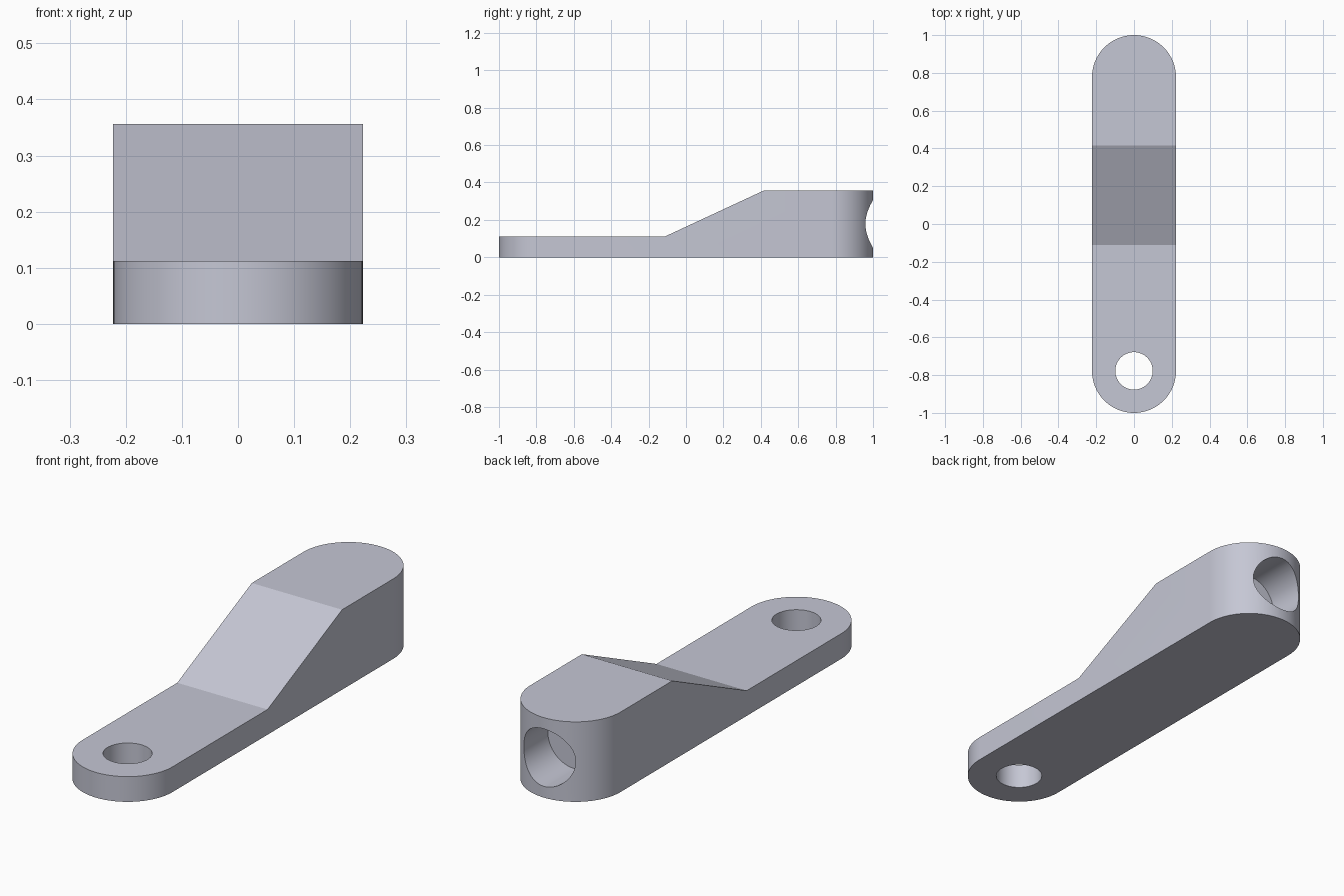
import bpy, bmesh
from math import pi, sin, cos, radians
from mathutils import Matrix, Vector

if "Cube" in bpy.data.objects:
    bpy.data.objects.remove(bpy.data.objects["Cube"], do_unlink=True)

HALF_W = 0.2225            # half width, also the radius of both round ends
END_Y = 1 - HALF_W         # centre of each round end
LOW, HIGH = 0.1125, 0.3565  # heights of the thin plate and the thick block

metal = bpy.data.materials.new("light grey metal")
metal.use_nodes = True
metal.diffuse_color = (0.56, 0.57, 0.66, 1)
metal.node_tree.nodes["Principled BSDF"].inputs["Base Color"].default_value = metal.diffuse_color


def add_object(name, bm):
    bmesh.ops.recalc_face_normals(bm, faces=bm.faces)
    mesh = bpy.data.meshes.new(name)
    bm.to_mesh(mesh)
    bm.free()
    mesh.materials.append(metal)
    obj = bpy.data.objects.new(name, mesh)
    bpy.context.collection.objects.link(obj)
    return obj


def prism(name, points, direction):
    """Extrude a closed outline along a direction."""
    bm = bmesh.new()
    face = bm.faces.new([bm.verts.new(p) for p in points])
    new = bmesh.ops.extrude_face_region(bm, geom=[face], use_keep_orig=True)["geom"]
    verts = [v for v in new if isinstance(v, bmesh.types.BMVert)]
    bmesh.ops.translate(bm, verts=verts, vec=Vector(direction))
    return add_object(name, bm)


def cylinder(name, centre, radius, depth, tilt=0):
    bm = bmesh.new()
    matrix = Matrix.Translation(centre) @ Matrix.Rotation(tilt, 4, "X")
    bmesh.ops.create_cone(bm, cap_ends=True, segments=64, radius1=radius,
                          radius2=radius, depth=depth, matrix=matrix)
    return add_object(name, bm)


def cut(target, cutter, operation):
    """Apply a boolean and discard the cutter."""
    cutter.hide_render = True
    mod = target.modifiers.new(cutter.name, "BOOLEAN")
    mod.object, mod.operation, mod.solver = cutter, operation, "EXACT"
    bpy.context.view_layer.objects.active = target
    bpy.ops.object.modifier_apply(modifier=mod.name)
    bpy.data.objects.remove(cutter, do_unlink=True)


# Body: stepped side profile with a ramp, wider than needed
profile = [(-1.1, 0), (1.1, 0), (1.1, HIGH), (0.415, HIGH), (-0.11, LOW), (-1.1, LOW)]
lever = prism("lever_arm", [(-0.3, y, z) for y, z in profile], (0.6, 0, 0))

# Trim to a rounded-end outline
steps = 40
outline = []
for side in (1, -1):
    for i in range(steps + 1):
        a = pi * i / steps
        outline.append((side * HALF_W * cos(a), side * (END_Y + HALF_W * sin(a)), -0.1))
cut(lever, prism("outline_trim", outline, (0, 0, 0.6)), "INTERSECT")

# Through hole in the thin plate, blind hole in the thick end
cut(lever, cylinder("plate_hole", (0, -END_Y, 0.06), 0.099, 0.4), "DIFFERENCE")
cut(lever, cylinder("end_hole", (0, 0.99, HIGH / 2), 0.128, 0.4, pi / 2), "DIFFERENCE")

# Smooth the curved walls, keep the flat faces crisp
bpy.ops.object.select_all(action="DESELECT")
lever.select_set(True)
bpy.context.view_layer.objects.active = lever
bpy.ops.object.shade_smooth_by_angle(angle=radians(20))
